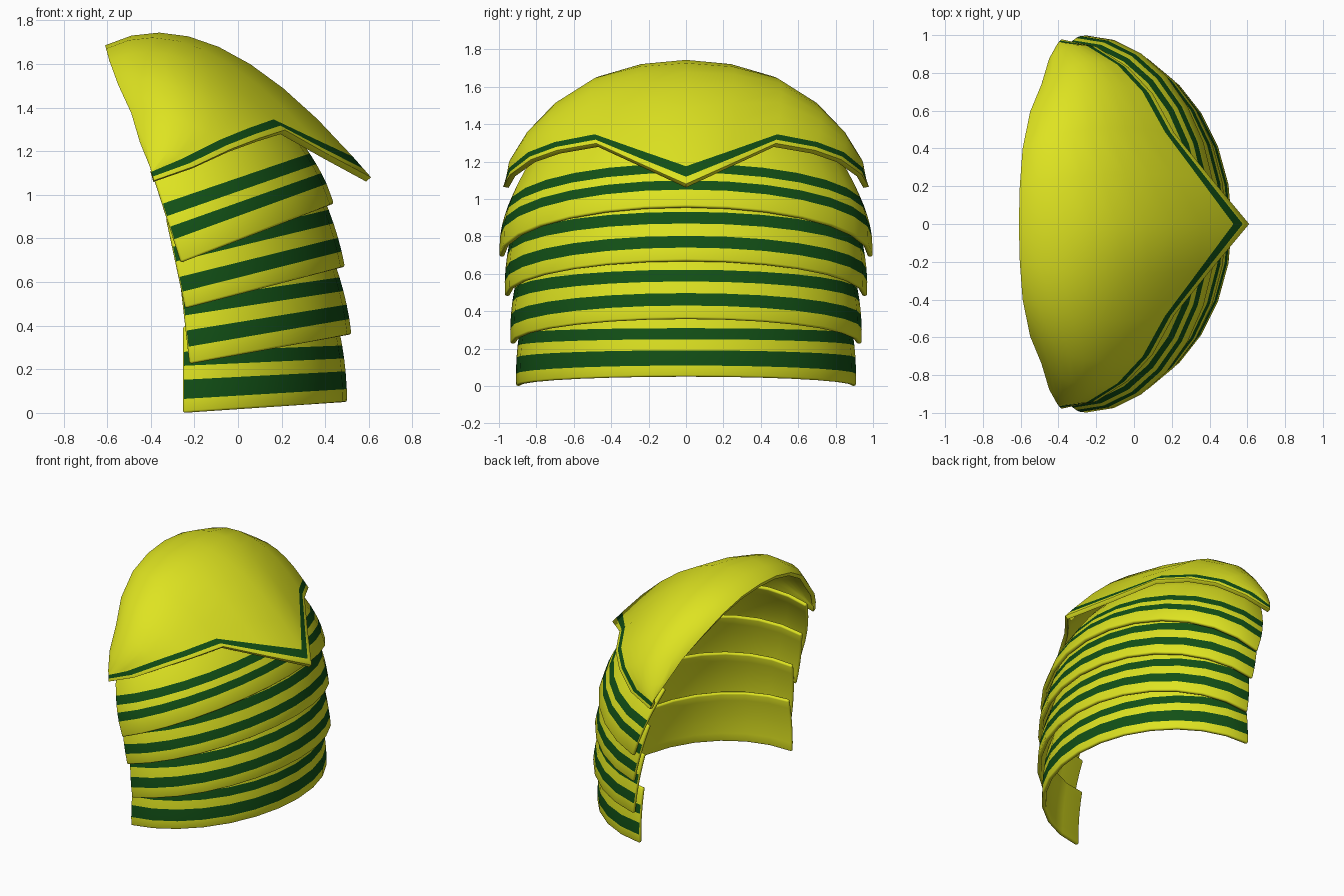
import bpy, math
from mathutils import Vector

if "Cube" in bpy.data.objects:
    bpy.data.objects.remove(bpy.data.objects["Cube"])


def material(name, rgb):
    m = bpy.data.materials.new(name)
    m.diffuse_color = (*rgb, 1)
    m.use_nodes = True
    m.node_tree.nodes["Principled BSDF"].inputs["Base Color"].default_value = m.diffuse_color
    return m


GREEN = material("green_paint", (0.006, 0.080, 0.008))
YELLOW = material("yellow_paint", (0.73, 0.77, 0.015))


def plate(name, columns, stripes, thickness):
    """Grid shell from columns of points (bottom to top), striped outside, plain inside."""
    n = len(columns[0])
    verts = [p for col in columns for p in col]
    faces, mats = [], []
    for i in range(len(columns) - 1):
        for j in range(n - 1):
            a, b = i * n + j, (i + 1) * n + j
            faces.append((a, b, b + 1, a + 1))
            mats.append(0 if j in stripes else 1)
    mesh = bpy.data.meshes.new(name)
    mesh.from_pydata(verts, [], faces)
    mesh.materials.append(GREEN)
    mesh.materials.append(YELLOW)
    for f, m in zip(mesh.polygons, mats):
        f.material_index = m
    ob = bpy.data.objects.new(name, mesh)
    bpy.context.collection.objects.link(ob)
    sol = ob.modifiers.new("wall", "SOLIDIFY")
    sol.thickness = thickness
    sol.offset = -1
    sol.material_offset = 1
    sol.material_offset_rim = 1
    bev = ob.modifiers.new("rim", "BEVEL")
    bev.width = 0.010
    bev.segments = 2
    bev.limit_method = "ANGLE"
    bev.angle_limit = math.radians(60)
    bpy.ops.object.select_all(action="DESELECT")
    bpy.context.view_layer.objects.active = ob
    ob.select_set(True)
    bpy.ops.object.shade_smooth_by_angle(angle=math.radians(50))
    return ob


def lame(name, bottom, top, bulge, rows):
    """Tilted half-ellipse band; each edge is (x_end, z_end, x_apex, z_apex, half_width)."""
    columns = []
    for k in range(15):
        a = math.pi * (k / 14 - 0.5)
        col = []
        for v in rows:
            xe, ze, xa, za, w = (p + (q - p) * v for p, q in zip(bottom, top))
            s = 1 + bulge * 4 * v * (1 - v)
            c = math.cos(a)
            col.append(Vector((xe + (xa - xe) * c * s, w * s * math.sin(a), ze + (za - ze) * c)))
        columns.append(col)
    return plate(name, columns, (1, 3), 0.028)


# Overlapping arm bands, bottom to top
lame("lower_band", (-.25, 0, .50, .05, .91), (-.25, .40, .455, .42, .87), .015,
     (0, .16, .38, .54, .70, .85, 1))
lame("second_band", (-.22, .225, .52, .36, .94), (-.27, .66, .42, .75, .885), .02,
     (0, .18, .35, .51, .67, .85, 1))
lame("third_band", (-.24, .48, .49, .67, .97), (-.33, .90, .36, 1.06, .91), .02,
     (0, .18, .34, .51, .67, .85, 1))
lame("upper_band", (-.26, .69, .44, .96, 1.0), (-.415, 1.17, .19, 1.37, .845), .045,
     (0, .22, .34, .44, .56, .70, .85, 1))

# Shoulder cap: stations from side corner to centre
# (opening point, hem point, bulge size, bulge angle from vertical, stripe scale)
STATIONS = [
    ((-.405, .955, 1.13), (-.385, .978, 1.065), .00, 75, .45),
    ((-.45, .875, 1.24), (-.20, .94, 1.13), .06, 65, .6),
    ((-.49, .74, 1.375), (-.03, .83, 1.21), .13, 55, .65),
    ((-.55, .595, 1.505), (.10, .69, 1.26), .175, 42, .65),
    ((-.59, .40, 1.615), (.215, .48, 1.297), .22, 26, .65),
    ((-.605, .20, 1.67), (.41, .24, 1.187), .285, 12, .9),
    ((-.61, 0, 1.685), (.61, 0, 1.08), .335, 0, 1.15),
]


def cap_column(opening, hem, size, angle, s, side):
    o, h = Vector(opening), Vector(hem)
    t = math.radians(angle)
    out = Vector((.15 * math.sin(t), math.sin(t), math.cos(t))) * size
    c1 = o.lerp(h, .26) + out * .95
    c2 = o.lerp(h, .57) + out * (1 - .004 * angle)
    up = (c2 - h).normalized()
    g1, g2 = h + up * .045 * s, h + up * .11 * s
    col = [h, g1]
    for k in range(9):
        u = 1 - k / 8
        w = 1 - u
        col.append(o * w**3 + c1 * 3 * w * w * u + c2 * 3 * w * u * u + g2 * u**3)
    return [Vector((p.x, p.y * side, p.z)) for p in col]


cols = [cap_column(*st, -1) for st in STATIONS]
cols += [cap_column(*st, 1) for st in STATIONS[-2::-1]]
plate("shoulder_cap", cols, (1,), 0.03)
